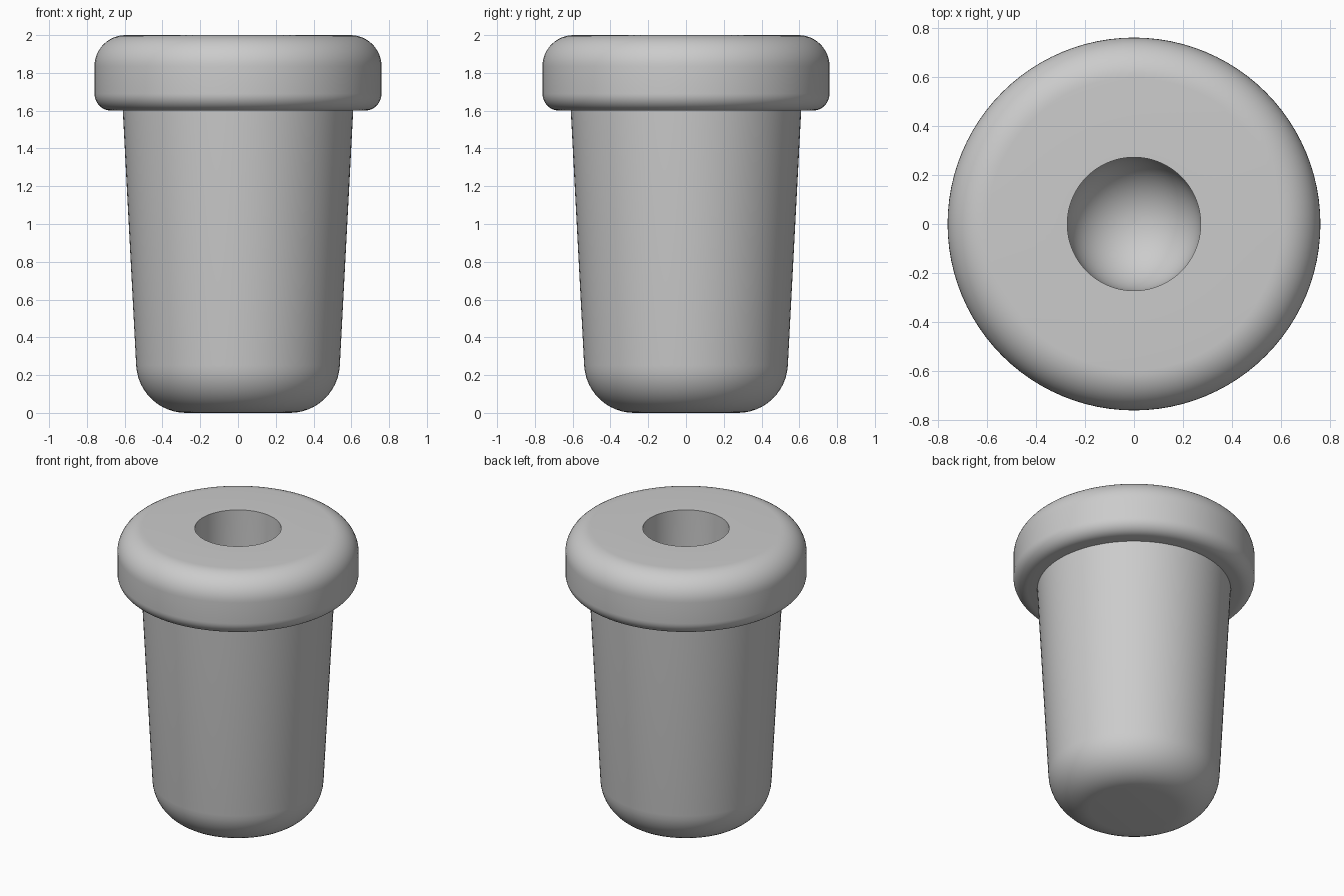
import bpy
import bmesh
import math
from mathutils import Vector

if "Cube" in bpy.data.objects:
    bpy.data.objects.remove(bpy.data.objects["Cube"], do_unlink=True)

SIDES = 96
STEPS = 12


def fillet(before, corner, after, radius):
    """Points of an arc tangent to both edges that meet at a corner."""
    a = (before - corner).normalized()
    b = (after - corner).normalized()
    half = a.angle(b) / 2
    centre = corner + (a + b).normalized() * (radius / math.sin(half))
    start = corner + a * (radius / math.tan(half)) - centre
    end = corner + b * (radius / math.tan(half)) - centre
    sweep = start.angle(end)
    return [centre + (start * math.sin((1 - t) * sweep) + end * math.sin(t * sweep)) / math.sin(sweep)
            for t in (i / STEPS for i in range(STEPS + 1))]


def lathe(name, corners, material):
    """Spin a profile of (radius, height, fillet radius) around z."""
    path = [Vector((r, 0, z)) for r, z, f in corners]
    profile = []
    for i, (r, z, f) in enumerate(corners):
        profile += fillet(path[i - 1], path[i], path[i + 1], f) if f else [path[i]]
    bm = bmesh.new()
    verts = [bm.verts.new(p) for p in profile]
    edges = [bm.edges.new(pair) for pair in zip(verts, verts[1:])]
    bmesh.ops.spin(bm, geom=verts + edges, cent=(0, 0, 0), axis=(0, 0, 1),
                   angle=math.tau, steps=SIDES, use_duplicate=False)
    bmesh.ops.remove_doubles(bm, verts=bm.verts, dist=0.0005)
    bmesh.ops.recalc_face_normals(bm, faces=bm.faces)
    mesh = bpy.data.meshes.new(name)
    bm.to_mesh(mesh)
    bm.free()
    mesh.materials.append(material)
    obj = bpy.data.objects.new(name, mesh)
    bpy.context.collection.objects.link(obj)
    bpy.ops.object.select_all(action="DESELECT")
    obj.select_set(True)
    bpy.context.view_layer.objects.active = obj
    bpy.ops.object.shade_smooth_by_angle(angle=math.radians(35))
    return obj


# Plain grey rubber
grey = bpy.data.materials.new("light grey")
grey.use_nodes = True
colour = (0.6, 0.6, 0.6, 1)
grey.diffuse_color = colour
grey.node_tree.nodes["Principled BSDF"].inputs["Base Color"].default_value = colour

# Tapered plug, rounded flange and round-bottomed blind bore in one skin
lathe("flanged_plug", [
    (0, 0, 0),
    (0.526, 0, 0.265),
    (0.61, 1.6, 0),
    (0.76, 1.6, 0.09),
    (0.76, 2, 0.165),
    (0.272, 2, 0),
    (0.272, 0.5, 0.27),
    (0, 0.5, 0),
], grey)
